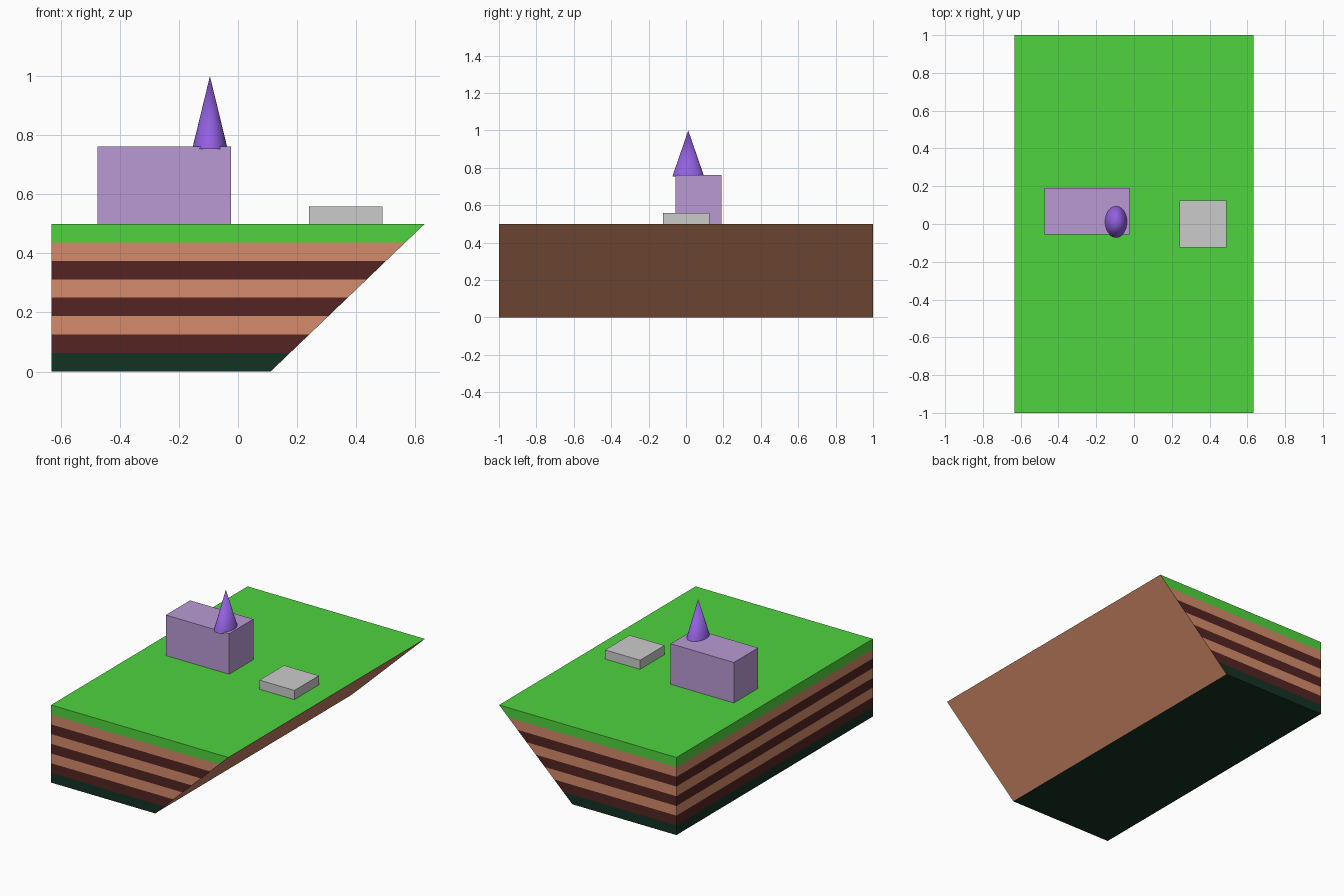
import bpy, bmesh, math

if "Cube" in bpy.data.objects:
    bpy.data.objects.remove(bpy.data.objects["Cube"])


def material(name, r, g, b):
    # 0-255 display colour converted to linear
    m = bpy.data.materials.new(name)
    lin = [c / 12.92 if c <= 0.04045 else ((c + 0.055) / 1.055) ** 2.4
           for c in (r / 255, g / 255, b / 255)]
    m.diffuse_color = (*lin, 1)
    m.use_nodes = True
    m.node_tree.nodes["Principled BSDF"].inputs["Base Color"].default_value = m.diffuse_color
    return m


grass = material("grass", 80, 212, 62)
tan = material("tan_soil", 212, 139, 106)
dark = material("dark_soil", 84, 36, 34)
deep = material("deep_green", 20, 50, 36)
lilac = material("lilac", 186, 154, 212)
violet = material("violet", 146, 96, 224)


def box(name, lo, hi, mat=None):
    centre = [(a + b) / 2 for a, b in zip(lo, hi)]
    bpy.ops.mesh.primitive_cube_add(size=1, location=centre)
    ob = bpy.context.object
    ob.name = name
    ob.scale = [b - a for a, b in zip(lo, hi)]
    bpy.ops.object.transform_apply(location=False, rotation=False, scale=True)
    if mat:
        ob.data.materials.append(mat)
    return ob


# Ground block: extruded profile with a sloped right side, cut into strata
HEIGHT, LAYERS = 0.5, 8
bm = bmesh.new()
profile = [(-0.632, 0), (0.11, 0), (0.632, HEIGHT), (-0.632, HEIGHT)]
face = bm.faces.new([bm.verts.new((x, -1, z)) for x, z in profile])
ext = bmesh.ops.extrude_face_region(bm, geom=[face])
bmesh.ops.translate(bm, vec=(0, 2, 0),
                    verts=[v for v in ext["geom"] if isinstance(v, bmesh.types.BMVert)])
for i in range(1, LAYERS):
    bmesh.ops.bisect_plane(bm, geom=bm.verts[:] + bm.edges[:] + bm.faces[:],
                           plane_co=(0, 0, HEIGHT * i / LAYERS), plane_no=(0, 0, 1))
bmesh.ops.recalc_face_normals(bm, faces=bm.faces[:])

# Strata colours from bottom to top; the cut slope is plain tan soil
strata = [0, 1, 2, 1, 2, 1, 2, 3]
for f in bm.faces:
    level = min(LAYERS - 1, int(f.calc_center_median().z / HEIGHT * LAYERS))
    f.material_index = 2 if f.normal.x > 0.5 else strata[level]
mesh = bpy.data.meshes.new("ground_block")
bm.to_mesh(mesh)
bm.free()
for m in (deep, dark, tan, grass):
    mesh.materials.append(m)
bpy.context.collection.objects.link(bpy.data.objects.new("ground_block", mesh))

# Building and low slab standing on the grass
box("building", (-0.475, -0.056, HEIGHT), (-0.024, 0.191, 0.761), lilac)
box("slab", (0.24, -0.124, HEIGHT), (0.489, 0.125, 0.559))

# Oval spire, sunk slightly into the building roof
bpy.ops.mesh.primitive_cone_add(vertices=32, radius1=1, radius2=0, depth=0.247,
                                location=(-0.095, 0.012, 0.8765))
spire = bpy.context.object
spire.name = "spire"
spire.scale = (0.06, 0.085, 1)
bpy.ops.object.transform_apply(location=False, rotation=False, scale=True)
spire.data.materials.append(violet)
bpy.ops.object.shade_smooth_by_angle(angle=math.radians(40))
